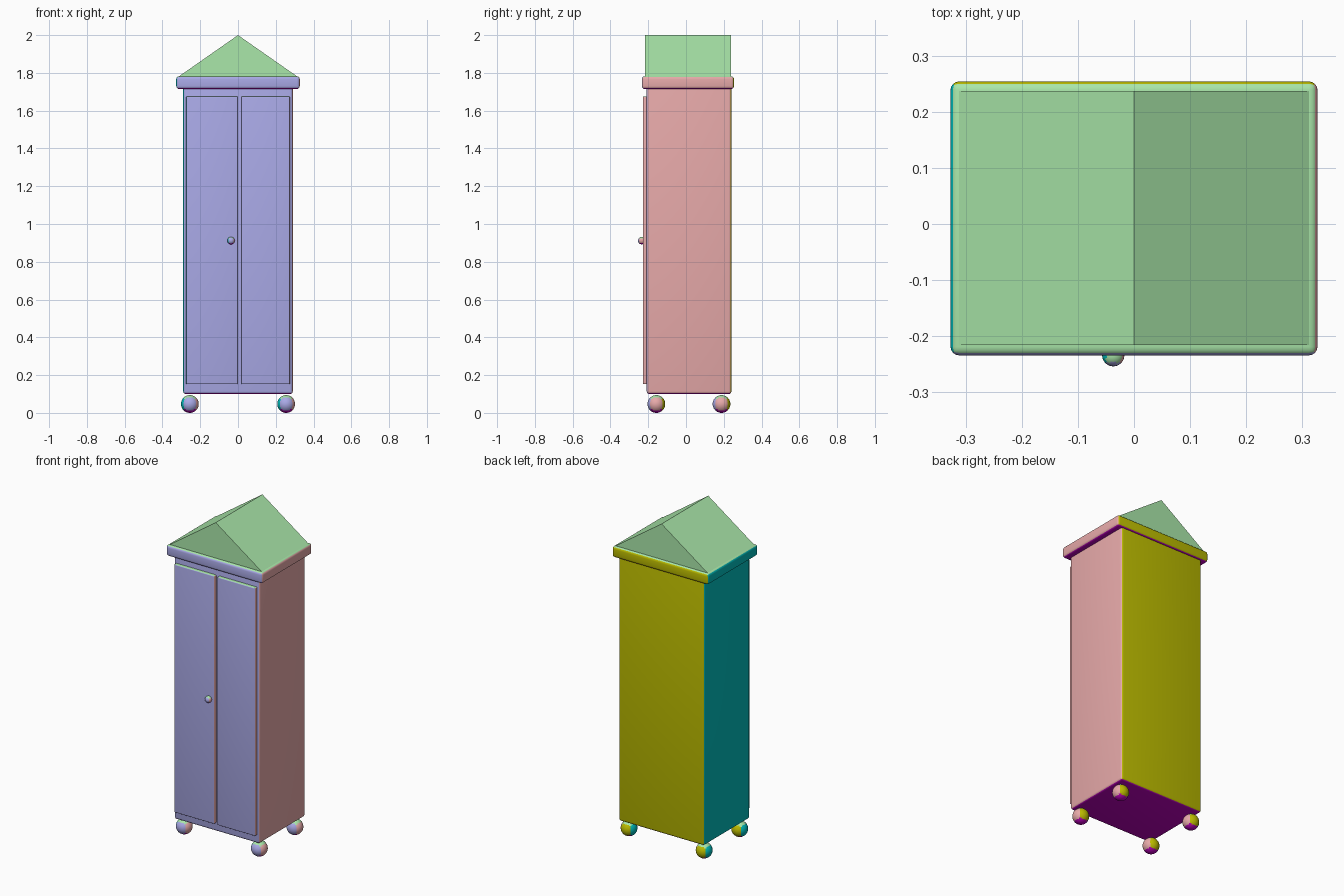
import bpy, bmesh
from mathutils import Vector

if "Cube" in bpy.data.objects:
    bpy.data.objects.remove(bpy.data.objects["Cube"])

# Six flat colours, one for each facing direction
COLOURS = [
    ("right_pink", (1.0, 0.5, 0.5)), ("left_teal", (0.0, 0.5, 0.5)),
    ("back_olive", (0.5, 0.5, 0.0)), ("front_lavender", (0.5, 0.5, 1.0)),
    ("top_green", (0.5, 1.0, 0.5)), ("bottom_purple", (0.5, 0.0, 0.5)),
]
MATS = []
for label, rgb in COLOURS:
    m = bpy.data.materials.new(label)
    m.diffuse_color = (*rgb, 1.0)
    m.use_nodes = True
    m.node_tree.nodes["Principled BSDF"].inputs["Base Color"].default_value = m.diffuse_color
    MATS.append(m)


def facing(n):
    """Index of the colour for the dominant direction of a normal."""
    axis = max(range(3), key=lambda i: abs(n[i]) + (0.001 if i == 1 else 0))
    return axis * 2 + (0 if n[axis] > 0 else 1)


def finish(name, bm, colour=None, smooth=True):
    bmesh.ops.recalc_face_normals(bm, faces=bm.faces)
    bm.normal_update()
    for f in bm.faces:
        f.material_index = facing(f.normal) if colour is None else colour
    me = bpy.data.meshes.new(name)
    bm.to_mesh(me)
    bm.free()
    for m in MATS:
        me.materials.append(m)
    ob = bpy.data.objects.new(name, me)
    bpy.context.collection.objects.link(ob)
    if smooth:
        bpy.ops.object.select_all(action='DESELECT')
        ob.select_set(True)
        bpy.context.view_layer.objects.active = ob
        bpy.ops.object.shade_smooth_by_angle(angle=0.6)
    return ob


def box(name, lo, hi, bevel):
    bm = bmesh.new()
    bmesh.ops.create_cube(bm, size=1)
    lo, hi = Vector(lo), Vector(hi)
    for v in bm.verts:
        v.co = (lo + hi) / 2 + v.co * (hi - lo)
    bmesh.ops.bevel(bm, geom=bm.edges[:], offset=bevel, segments=4,
                    profile=0.5, affect='EDGES')
    return finish(name, bm)


def ball(name, centre, radius, seg, rings):
    bm = bmesh.new()
    bmesh.ops.create_uvsphere(bm, u_segments=seg, v_segments=rings, radius=radius)
    bmesh.ops.translate(bm, verts=bm.verts, vec=centre)
    return finish(name, bm)


# Cabinet body and cornice
box("cabinet_body", (-0.29, -0.208, 0.10), (0.29, 0.24, 1.73), 0.014)
box("cornice", (-0.327, -0.234, 1.715), (0.327, 0.254, 1.782), 0.015)

# Doors
box("left_door", (-0.275, -0.228, 0.152), (-0.002, -0.195, 1.675), 0.005)
box("right_door", (0.018, -0.228, 0.152), (0.275, -0.195, 1.675), 0.005)

# Door knob
ball("door_knob", (-0.037, -0.234, 0.912), 0.02, 16, 10)

# Ball feet
for side, x in (("left", -0.255), ("right", 0.255)):
    for end, y in (("front", -0.157), ("back", 0.188)):
        ball(f"{end}_{side}_foot", (x, y, 0.047), 0.047, 32, 20)

# Gabled roof: triangle extruded front to back
bm = bmesh.new()
tri = bm.faces.new([bm.verts.new((x, -0.216, z))
                    for x, z in ((-0.315, 1.78), (0.315, 1.78), (0, 2.0))])
ext = bmesh.ops.extrude_face_region(bm, geom=[tri], use_keep_orig=True)
bmesh.ops.translate(bm, vec=(0, 0.453, 0),
                    verts=[g for g in ext["geom"] if isinstance(g, bmesh.types.BMVert)])
finish("gable_roof", bm, colour=4, smooth=False)
